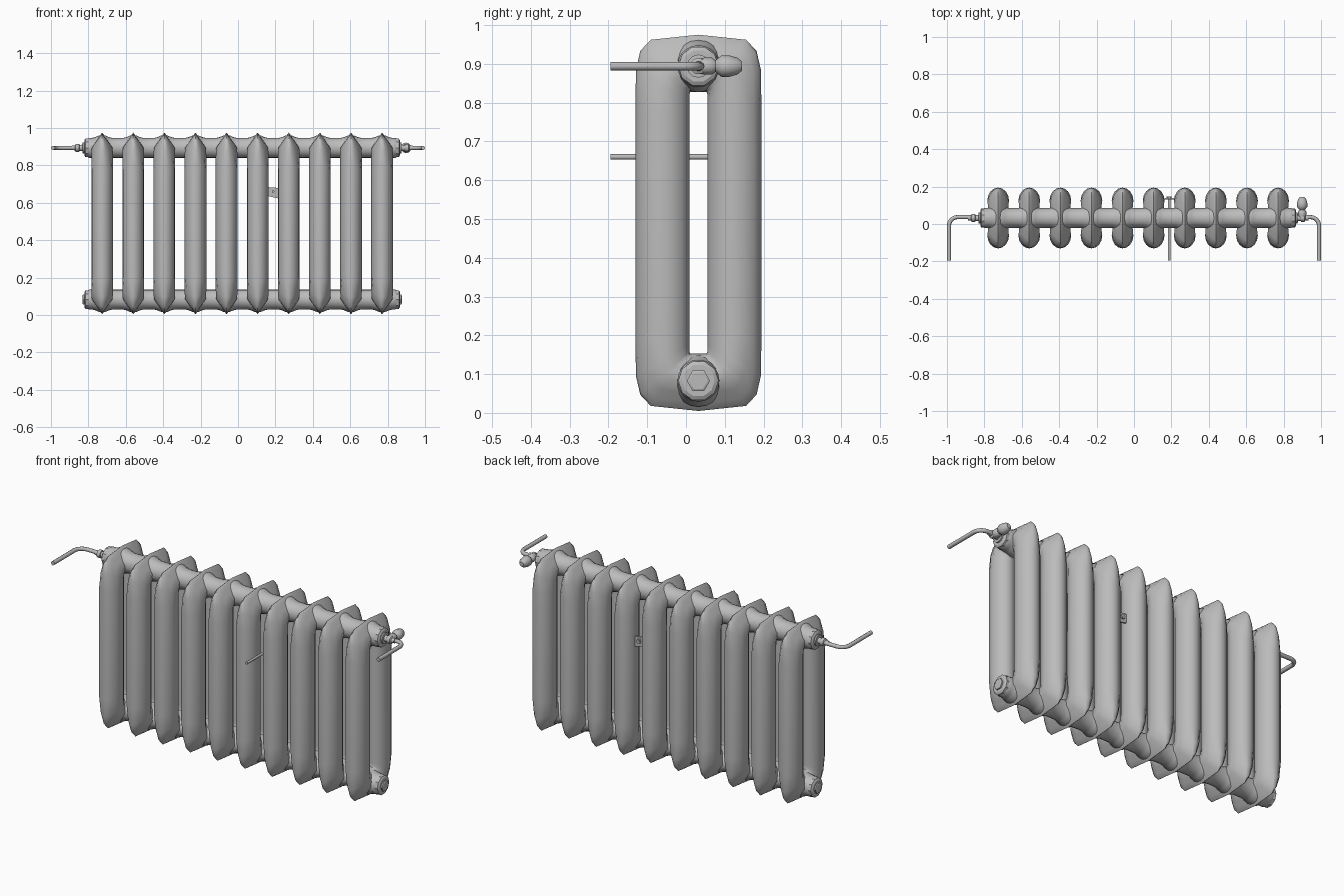
import bpy, math
from mathutils import Vector

if "Cube" in bpy.data.objects:
    bpy.data.objects.remove(bpy.data.objects["Cube"])

grey = bpy.data.materials.new("cast iron grey")
grey.use_nodes = True
COLOUR = (0.5, 0.5, 0.5, 1)
grey.diffuse_color = COLOUR
grey.node_tree.nodes["Principled BSDF"].inputs["Base Color"].default_value = COLOUR

MID_X, MID_Y, MID_Z = 0.022, 0.032, 0.49
TOP_Z, LOW_Z = 0.894, 0.083
PITCH, COUNT = 0.1663, 10
SECTIONS = [MID_X + (i - (COUNT - 1) / 2) * PITCH for i in range(COUNT)]


def make(name, verts, faces, angle=45):
    mesh = bpy.data.meshes.new(name)
    mesh.from_pydata(verts, [], faces)
    mesh.materials.append(grey)
    obj = bpy.data.objects.new(name, mesh)
    bpy.context.collection.objects.link(obj)
    bpy.ops.object.select_all(action="DESELECT")
    obj.select_set(True)
    bpy.context.view_layer.objects.active = obj
    bpy.ops.object.mode_set(mode="EDIT")
    bpy.ops.mesh.select_all(action="SELECT")
    bpy.ops.mesh.normals_make_consistent(inside=False)
    bpy.ops.object.mode_set(mode="OBJECT")
    bpy.ops.object.shade_smooth_by_angle(angle=math.radians(angle))
    return obj


def skin(name, rings, closed=False, angle=45):
    """Join equal rings of points into a tube, capped unless closed."""
    n, m = len(rings[0]), len(rings)
    faces = [(r * n + i, r * n + (i + 1) % n,
              (r + 1) % m * n + (i + 1) % n, (r + 1) % m * n + i)
             for r in range(m if closed else m - 1) for i in range(n)]
    if not closed:
        faces += [range(n), range((m - 1) * n, m * n)]
    return make(name, [p for ring in rings for p in ring], faces, angle)


def lathe(name, start, axis, profile, sides, angle=45):
    """Turn (distance, radius) pairs round an axis."""
    axis = Vector(axis)
    side = axis.cross(Vector((0, 0, 1)))
    rings = [[Vector(start) + axis * d
              + (side * math.cos(math.tau * i / sides)
                 + Vector((0, 0, 1)) * math.sin(math.tau * i / sides)) * r
              for i in range(sides)] for d, r in profile]
    return skin(name, rings, angle=angle)


def pipe(name, points, radius, sides=10):
    curve = bpy.data.curves.new(name, "CURVE")
    curve.dimensions = "3D"
    curve.bevel_depth = radius
    curve.bevel_resolution = 2
    curve.use_fill_caps = True
    line = curve.splines.new("POLY")
    line.points.add(len(points) - 1)
    for p, co in zip(line.points, points):
        p.co = (*co, 1)
    curve.materials.append(grey)
    obj = bpy.data.objects.new(name, curve)
    bpy.context.collection.objects.link(obj)


# Looped column section: inner y, z, outer y, z, half width, pinch of outer edge
QUARTER = [
    (0.023, 0.270, 0.1625, 0.300, 0.058, 0.00),
    (0.023, 0.315, 0.1610, 0.395, 0.058, 0.30),
    (0.023, 0.332, 0.1500, 0.443, 0.057, 0.55),
    (0.021, 0.3375, 0.1230, 0.472, 0.055, 0.70),
]
CROWN = (0, 0.3375, 0, 0.485, 0.052, 0.80)


def flip(s, fy, fz):
    return (s[0] * fy, s[1] * fz, s[2] * fy, s[3] * fz, s[4], s[5])


stations = ([flip(s, 1, 1) for s in QUARTER] + [CROWN]
            + [flip(s, -1, 1) for s in reversed(QUARTER)]
            + [flip(s, -1, -1) for s in QUARTER] + [flip(CROWN, 1, -1)]
            + [flip(s, 1, -1) for s in reversed(QUARTER)])
rings = []
for iy, iz, oy, oz, half, pinch in stations:
    ring = []
    for k in range(16):
        a = math.tau * k / 16
        u = math.cos(a)
        t = (u + 1) / 2
        w = half * math.sin(a) * (1 - pinch * max(0, u))
        ring.append((w, MID_Y + iy + (oy - iy) * t, MID_Z + iz + (oz - iz) * t))
    rings.append(ring)
section = skin("column_section_1", rings, closed=True, angle=60)
section.location.x = SECTIONS[0]
for i, x in enumerate(SECTIONS[1:], 2):
    copy = section.copy()
    copy.name = f"column_section_{i}"
    copy.location.x = x
    bpy.context.collection.objects.link(copy)

# Header tubes, swelling where they meet each section, with end flanges
for name, z in (("upper_header", TOP_Z), ("lower_header", LOW_Z)):
    profile = [(-0.806, 0.048), (-0.795, 0.054)]
    for x in SECTIONS:
        profile += [(x + d, r) for d, r in
                    ((-0.055, 0.053), (-0.035, 0.058), (-0.015, 0.067),
                     (0.015, 0.067), (0.035, 0.058), (0.055, 0.053))]
    profile += [(0.839, 0.054), (0.85, 0.048)]
    lathe(name, (0, MID_Y, z), (1, 0, 0), profile, 20)

for side, label in ((1, "left"), (-1, "right")):
    for z, level in ((TOP_Z, "upper"), (LOW_Z, "lower")):
        lathe(f"{level}_{label}_flange", (MID_X + side * 0.822, MID_Y, z), (side, 0, 0),
              [(0, 0.052), (0.016, 0.052), (0.022, 0.042)], 10, 30)
    lathe(f"{label}_plug", (MID_X + side * 0.84, MID_Y, LOW_Z), (side, 0, 0),
          [(0, 0.03), (0.011, 0.03), (0.014, 0.024)], 6, 30)
    # Upper pipe fittings and bent supply pipes
    start = MID_X + side * 0.84
    lathe(f"{label}_fitting", (start, MID_Y, TOP_Z), (side, 0, 0),
          [(0, 0.03), (0.012, 0.03), (0.013, 0.017), (0.03, 0.016),
           (0.031, 0.021), (0.05, 0.021), (0.054, 0.013), (0.07, 0.012)], 12, 35)
    end = side * 0.989
    bend = [(end - side * 0.045 * (1 - math.sin(a)), MID_Y + 0.005 - 0.045 * (1 - math.cos(a)), TOP_Z)
            for a in [math.pi / 2 * k / 5 for k in range(6)]]
    pipe(f"{label}_supply_pipe", [(start, MID_Y + 0.005, TOP_Z)] + bend
         + [(end, -0.195, TOP_Z)], 0.011)

# Valve knob pointing backward
lathe("valve_knob", (0.899, MID_Y, TOP_Z), (0, 1, 0),
      [(-0.012, 0.016), (0.016, 0.022), (0.034, 0.022), (0.044, 0.015), (0.05, 0.02),
       (0.06, 0.028), (0.078, 0.028), (0.1, 0.022), (0.112, 0.012)], 12, 50)

# Wall bracket: rod and clamp plate between two sections
pipe("bracket_rod", [(0.188, -0.195, 0.66), (0.188, 0.147, 0.66)], 0.007)
plate = [(0.163, 0.684), (0.213, 0.680), (0.213, 0.624), (0.163, 0.636)]
skin("bracket_plate", [[(x, y, z) for x, z in plate] for y in (0.13, 0.138)], angle=30)
lathe("bracket_nut", (0.188, 0.138, 0.66), (0, 1, 0), [(0, 0.013), (0.008, 0.013)], 6, 30)
